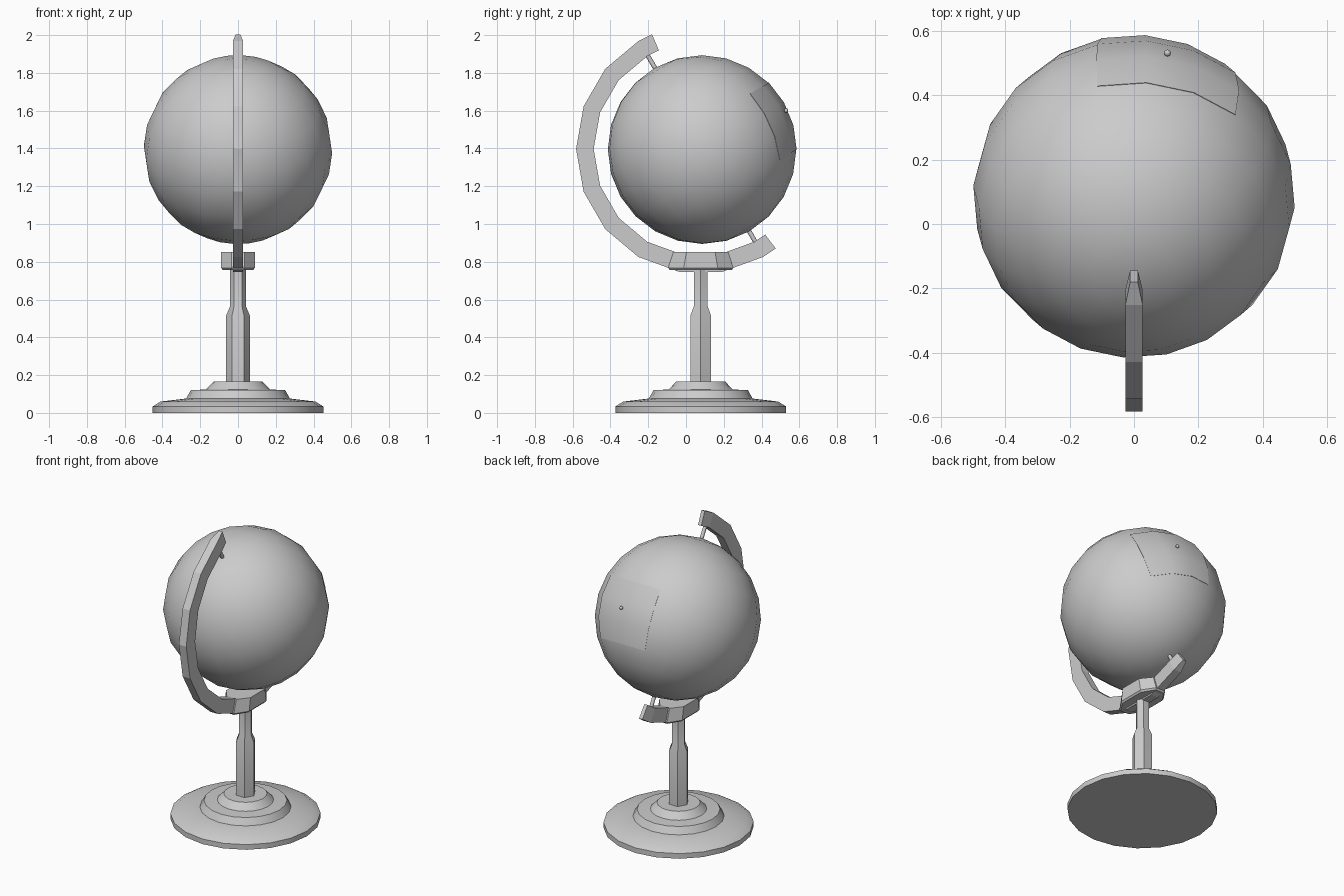
import bpy, bmesh
from math import radians, sin, cos, pi
from mathutils import Matrix, Vector

cube = bpy.data.objects.get("Cube")
if cube:
    bpy.data.objects.remove(cube, do_unlink=True)

GREY = (0.6, 0.6, 0.6, 1)
mat = bpy.data.materials.new("plain_grey")
mat.use_nodes = True
mat.diffuse_color = GREY
mat.node_tree.nodes["Principled BSDF"].inputs["Base Color"].default_value = GREY

CY = 0.078                                  # centre line of the stand
GLOBE = Vector((0, 0.085, 1.394))           # globe centre
R = 0.5
TILT = Matrix.Translation(GLOBE) @ Matrix.Rotation(radians(30), 4, 'X')


def finish(name, bm, smooth=None):
    bmesh.ops.recalc_face_normals(bm, faces=bm.faces)
    mesh = bpy.data.meshes.new(name)
    bm.to_mesh(mesh)
    bm.free()
    mesh.materials.append(mat)
    obj = bpy.data.objects.new(name, mesh)
    bpy.context.collection.objects.link(obj)
    if smooth:
        bpy.ops.object.select_all(action='DESELECT')
        obj.select_set(True)
        bpy.context.view_layer.objects.active = obj
        bpy.ops.object.shade_smooth_by_angle(angle=radians(smooth))
    return obj


def loft(bm, rings):
    """Skin closed rings of points and cap both ends."""
    loops = [[bm.verts.new(p) for p in ring] for ring in rings]
    for a, b in zip(loops, loops[1:]):
        for i in range(len(a)):
            j = (i + 1) % len(a)
            bm.faces.new((a[i], a[j], b[j], b[i]))
    bm.faces.new(loops[0])
    bm.faces.new(loops[-1])


def lathe(name, profile, sides, smooth):
    bm = bmesh.new()
    loft(bm, [[(r * cos(2 * pi * i / sides), CY + r * sin(2 * pi * i / sides), z)
               for i in range(sides)] for r, z in profile])
    return finish(name, bm, smooth)


def on_globe(lon, lat, r):
    lo, la = radians(lon), radians(lat)
    return TILT @ Vector((r * cos(la) * sin(lo), r * cos(la) * cos(lo), r * sin(la)))


# Stepped round base and hexagonal post
lathe("base", [(0.452, 0), (0.452, 0.034), (0.41, 0.06), (0.275, 0.076), (0.25, 0.12),
               (0.17, 0.124), (0.13, 0.165)], 20, 35)
lathe("post", [(0.063, 0.16), (0.063, 0.515), (0.042, 0.565), (0.042, 0.78)], 6, 35)

# Clasp holding the arm: long octagon in plan, narrower at the top
bm = bmesh.new()
plan = [(0.09, 0.09), (0.035, 0.172), (-0.035, 0.172), (-0.09, 0.09),
        (-0.09, -0.09), (-0.035, -0.172), (0.035, -0.172), (0.09, -0.09)]
loft(bm, [[(x * kx, CY + y * ky, z) for x, y in plan]
          for kx, ky, z in ((0.9, 0.96, 0.757), (1, 1, 0.768), (1, 0.84, 0.853))])
finish("clasp", bm)

# Curved arm in 20 degree steps, tapered at both tips
bm = bmesh.new()
steps = [(67, 0.012)] + [(a, 0.027) for a in range(60, -121, -20)] + [(-127, 0.012)]
rings = []
for angle, w in steps:
    a = radians(angle)
    ring = [(x, CY - r * cos(a), 1.397 + r * sin(a))
            for x, r in ((-w, 0.567), (w, 0.567), (w, 0.66), (-w, 0.66))]
    rings.append(ring)
loft(bm, rings)
finish("arm", bm)

# Globe, tilted on its axis
bm = bmesh.new()
bmesh.ops.create_uvsphere(bm, u_segments=20, v_segments=12, radius=R,
                          matrix=TILT @ Matrix.Rotation(radians(-4.5), 4, 'Z'))
finish("globe", bm, 40)

# Thin hatch panel on the back of the globe
bm = bmesh.new()
layers = [[[bm.verts.new(on_globe(-13.5 + 18 * i, 15 - 15 * j, R + off)) for i in range(4)]
           for j in range(4)] for off in (0.002, -0.002)]
for g in layers:
    for j in range(3):
        for i in range(3):
            bm.faces.new((g[j][i], g[j][i + 1], g[j + 1][i + 1], g[j + 1][i]))
rims = [g[0] + [g[1][3], g[2][3]] + g[3][::-1] + [g[2][0], g[1][0]] for g in layers]
for i in range(12):
    j = (i + 1) % 12
    bm.faces.new((rims[0][i], rims[0][j], rims[1][j], rims[1][i]))
finish("hatch", bm, 40)

# Hatch knob
bm = bmesh.new()
bmesh.ops.create_uvsphere(bm, u_segments=8, v_segments=6, radius=0.011,
                          matrix=Matrix.Translation(on_globe(12, -5, R + 0.002)))
finish("hatch_knob", bm, 60)

# Axle pins at both poles
for name, side in (("top_pin", 1), ("bottom_pin", -1)):
    bm = bmesh.new()
    bmesh.ops.create_cone(bm, cap_ends=True, segments=8, radius1=0.012, radius2=0.012, depth=0.11,
                          matrix=TILT @ Matrix.Translation((0, 0, side * 0.535)))
    finish(name, bm, 50)
